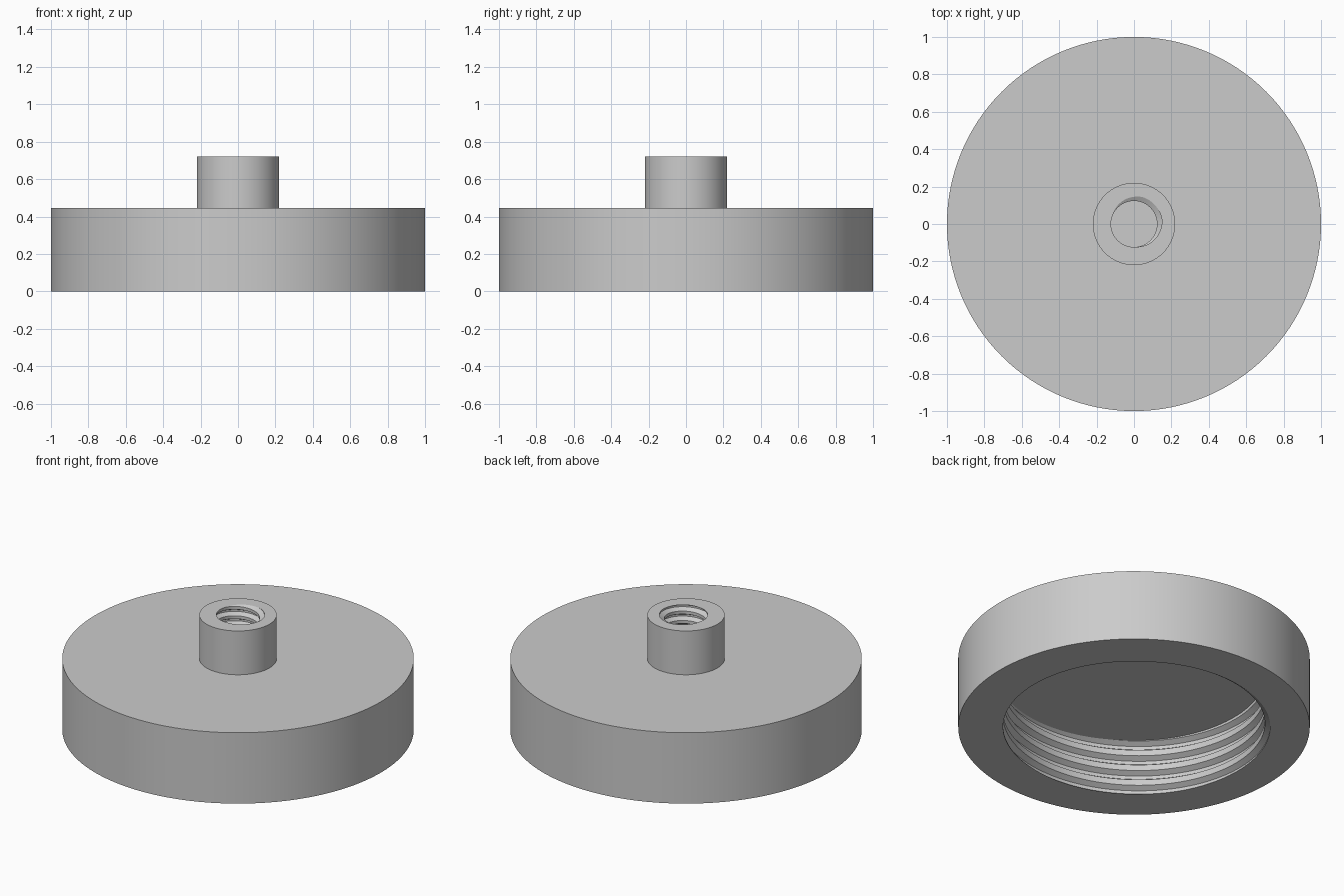
import bpy, bmesh, math

if "Cube" in bpy.data.objects:
    bpy.data.objects.remove(bpy.data.objects["Cube"], do_unlink=True)

SEGMENTS = 128

grey = bpy.data.materials.new("plain_grey")
grey.use_nodes = True
grey.diffuse_color = (0.6, 0.6, 0.6, 1)
grey.node_tree.nodes["Principled BSDF"].inputs["Base Color"].default_value = (0.6, 0.6, 0.6, 1)


def thread_wall(theta, z0, z1, minor, major, pitch, root, slope, z_ref, phase):
    """(radius, height) points of a right-handed internal thread at one angle.
    The groove centre crosses z_ref at the angle phase."""
    turn = (theta - phase) / math.tau

    def radius(z):
        t = abs(((z - z_ref) / pitch - turn + 0.5) % 1 - 0.5)
        return major - (major - minor) * min(max((t - root / 2) / slope, 0), 1)

    corners = (-root / 2, root / 2, root / 2 + slope, 1 - root / 2 - slope)
    first = math.floor((z0 - z_ref) / pitch) - 3
    last = math.ceil((z1 - z_ref) / pitch) + 3
    points = []
    for k in range(first, last):
        for c in corners:
            z = min(max(z_ref + pitch * (k + c + turn), z0), z1)
            points.append((radius(z), z))
    return points


def turned_part(name, profile):
    """Sweep a profile that may change with the angle around the z axis."""
    bm = bmesh.new()
    previous = None
    for i in range(SEGMENTS + 1):
        theta = math.tau * i / SEGMENTS
        column = [bm.verts.new((r * math.cos(theta), r * math.sin(theta), z))
                  for r, z in profile(theta)]
        if previous:
            for j in range(len(column) - 1):
                bm.faces.new((previous[j], column[j], column[j + 1], previous[j + 1]))
        previous = column
    bmesh.ops.remove_doubles(bm, verts=bm.verts, dist=1e-5)
    bmesh.ops.recalc_face_normals(bm, faces=bm.faces)
    mesh = bpy.data.meshes.new(name)
    bm.to_mesh(mesh)
    bm.free()
    mesh.materials.append(grey)
    obj = bpy.data.objects.new(name, mesh)
    bpy.context.collection.objects.link(obj)
    bpy.ops.object.select_all(action='DESELECT')
    obj.select_set(True)
    bpy.context.view_layer.objects.active = obj
    bpy.ops.object.shade_smooth_by_angle(angle=math.radians(25))
    return obj


# Wide cap: flat top, straight rim and a threaded recess underneath
def cap_profile(theta):
    wall = thread_wall(theta, 0, 0.34, 0.745, 0.775, 0.097, 0.22, 0.2,
                       0, math.radians(170))
    return [(0, 0.445), (1, 0.445), (1, 0)] + wall + [(0, 0.34)]


# Central boss with a blind threaded bore that ends on the cap
def boss_profile(theta):
    wall = thread_wall(theta, 0.43, 0.72, 0.123, 0.151, 0.059, 0.18, 0.25,
                       0.72, math.radians(40))
    return [(0.22, 0.43), (0.22, 0.72)] + wall[::-1] + [(0.22, 0.43)]


turned_part("threaded_cap", cap_profile)
turned_part("threaded_boss", boss_profile)
